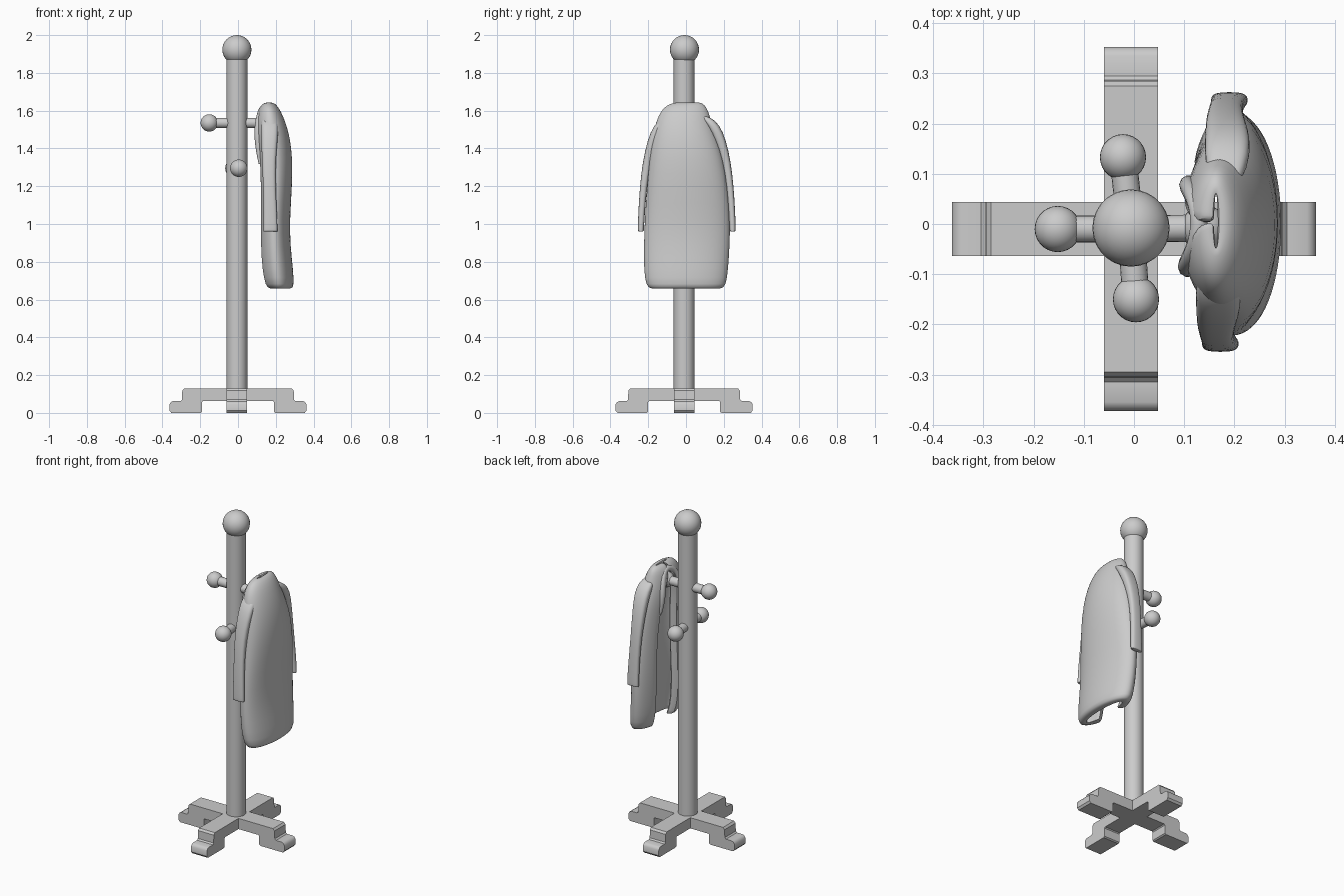
import bpy, bmesh, math
from mathutils import Vector

if "Cube" in bpy.data.objects:
    bpy.data.objects.remove(bpy.data.objects["Cube"])

CX, CY = -0.006, -0.01


def finish(name, bm, subsurf=0, angle=35):
    bmesh.ops.recalc_face_normals(bm, faces=bm.faces)
    me = bpy.data.meshes.new(name)
    bm.to_mesh(me)
    bm.free()
    ob = bpy.data.objects.new(name, me)
    bpy.context.collection.objects.link(ob)
    if subsurf:
        m = ob.modifiers.new("smooth", 'SUBSURF')
        m.levels = m.render_levels = subsurf
    bpy.ops.object.select_all(action='DESELECT')
    ob.select_set(True)
    bpy.context.view_layer.objects.active = ob
    bpy.ops.object.shade_smooth_by_angle(angle=math.radians(angle))
    return ob


def ball(name, loc, r):
    bm = bmesh.new()
    bmesh.ops.create_uvsphere(bm, u_segments=28, v_segments=16, radius=r)
    bmesh.ops.translate(bm, verts=bm.verts, vec=loc)
    finish(name, bm)


def rod(name, a, b, r, seg=28):
    a, b = Vector(a), Vector(b)
    bm = bmesh.new()
    bmesh.ops.create_cone(bm, cap_ends=True, segments=seg, radius1=r, radius2=r, depth=(b - a).length)
    rot = (b - a).to_track_quat('Z', 'Y').to_matrix()
    bmesh.ops.rotate(bm, verts=bm.verts, matrix=rot)
    bmesh.ops.translate(bm, verts=bm.verts, vec=(a + b) / 2)
    finish(name, bm)


def loft(name, rings, subsurf=1, angle=60):
    bm = bmesh.new()
    vs = [[bm.verts.new(p) for p in ring] for ring in rings]
    n = len(vs[0])
    for lo, hi in zip(vs, vs[1:]):
        for i in range(n):
            j = (i + 1) % n
            bm.faces.new((lo[i], lo[j], hi[j], hi[i]))
    # cap by pairing the two halves of each end ring
    for ring in (vs[0], vs[-1]):
        for i in range(n // 2 - 1):
            bm.faces.new((ring[i], ring[i + 1], ring[n - 2 - i], ring[n - 1 - i]))
    return finish(name, bm, subsurf, angle)


# Crossed feet: stepped half profile, mirrored and extruded
half = [(0.363, 0.012), (0.363, 0.045), (0.355, 0.057), (0.345, 0.062), (0.305, 0.062),
        (0.297, 0.07), (0.295, 0.118), (0.285, 0.13)]
under = [(0.188, 0.066), (0.188, 0.008), (0.18, 0.0), (0.35, 0.0)]
under = [(0.185, 0.064), (0.19, 0.058), (0.19, 0.006), (0.198, 0.0), (0.353, 0.0)]
side = under + half
profile = side + [(-u, z) for u, z in reversed(side)]
for name, along_x in (("foot_bar_x", True), ("foot_bar_y", False)):
    bm = bmesh.new()
    w = 0.054
    sides = []
    for s in (-w, w):
        pts = [(u, CY + s, z) if along_x else (CX + s, CY + u, z) for u, z in profile]
        sides.append([bm.verts.new(p) for p in pts])
    n = len(profile)
    for i in range(n):
        j = (i + 1) % n
        bm.faces.new((sides[0][i], sides[0][j], sides[1][j], sides[1][i]))
    bm.faces.new(sides[0])
    bm.faces.new(sides[1])
    finish(name, bm)

# Pole and finial
rod("pole", (CX, CY, 0.07), (CX, CY, 1.9), 0.055, 36)
ball("finial", (CX, CY + 0.002, 1.923), 0.077)

# Pegs
pegs = {"left": (-0.152, -0.01, 1.535), "right": (0.14, -0.008, 1.535),
        "front": (0.004, -0.15, 1.295), "back": (-0.022, 0.133, 1.295)}
for name, p in pegs.items():
    rod(name + "_peg_stem", (CX, CY, p[2]), p, 0.027, 20)
    ball(name + "_peg_ball", p, 0.046)

# Coat body: puffy open crescents, open towards the pole
# z, y centre, half width, x near pole, x far side, thickness, end angle
rows = [(0.657, 0.0, 0.185, 0.155, 0.283, 0.042, 150),
        (0.67, 0.0, 0.213, 0.13, 0.297, 0.055, 151),
        (0.76, 0.0, 0.224, 0.112, 0.292, 0.055, 152),
        (0.88, 0.004, 0.228, 0.107, 0.278, 0.055, 153),
        (1.02, 0.008, 0.228, 0.106, 0.274, 0.055, 154),
        (1.2, 0.008, 0.215, 0.108, 0.287, 0.055, 155),
        (1.35, 0.002, 0.195, 0.103, 0.289, 0.055, 156),
        (1.46, -0.006, 0.172, 0.092, 0.275, 0.055, 158),
        (1.54, -0.012, 0.148, 0.092, 0.252, 0.055, 165),
        (1.6, -0.008, 0.126, 0.105, 0.226, 0.055, 174),
        (1.63, 0.0, 0.1, 0.122, 0.204, 0.037, 178),
        (1.643, 0.008, 0.07, 0.14, 0.187, 0.021, 178)]
N = 28
rings = []
for z, yc, w, xf, xb, t, end in rows:
    cx, a = (xf + xb) / 2, (xb - xf) / 2
    outer, inner = [], []
    for i in range(N):
        th = math.radians(end) * (2 * i / (N - 1) - 1)
        c, s = math.cos(th), math.sin(th)
        outer.append((cx + a * c, yc + w * s, z))
        inner.append((cx + (a - t) * c, yc + (w - t) * s, z))
    rings.append(outer + inner[::-1])
loft("coat_body", rings)

# Sleeves: flattened tubes   (y, z, x, half x, half y)
sleeve = [(0.085, 1.575, 0.18, 0.025, 0.02), (0.125, 1.55, 0.185, 0.045, 0.032),
          (0.165, 1.49, 0.187, 0.046, 0.032), (0.2, 1.39, 0.182, 0.04, 0.026),
          (0.225, 1.27, 0.182, 0.034, 0.021), (0.24, 1.12, 0.187, 0.034, 0.018),
          (0.246, 1.0, 0.19, 0.037, 0.017), (0.247, 0.965, 0.19, 0.037, 0.016)]
for name, sgn, dx, dy in (("back_sleeve", 1, 0.0, 0.0), ("front_sleeve", -1, -0.018, 0.008)):
    rings = []
    for y, z, x, hx, hy in sleeve + [sleeve[-1]]:
        ring = []
        for i in range(16):
            th = 2 * math.pi * (i + 0.5) / 16
            c, s = math.cos(th), math.sin(th)
            # slope the ring at the shoulder so the tube keeps its width
            ring.append((x + dx + hx * math.copysign(abs(c) ** 0.7, c),
                         sgn * (y + hy * math.copysign(abs(s) ** 0.7, s)) + dy, z))
        rings.append(ring)
    rings[-1] = [(p[0], p[1], p[2] - 0.005) for p in rings[-1]]
    loft(name, rings)

# Collar: soft roll running around the neck and down both lapels
path = [(0.118, 0.085, 1.36), (0.105, 0.082, 1.44), (0.108, 0.075, 1.53), (0.125, 0.045, 1.6),
        (0.132, 0.0, 1.612), (0.122, -0.05, 1.595), (0.102, -0.085, 1.52), (0.105, -0.09, 1.42),
        (0.118, -0.095, 1.32)]
cu = bpy.data.curves.new("collar", 'CURVE')
cu.dimensions = '3D'
cu.bevel_depth = 0.018
cu.bevel_resolution = 3
cu.use_fill_caps = True
sp = cu.splines.new('NURBS')
sp.points.add(len(path) - 1)
for i, (pt, co) in enumerate(zip(sp.points, path)):
    pt.co = (*co, 1)
    pt.radius = 0.5 if i in (0, len(path) - 1) else 1.0
sp.use_endpoint_u = True
sp.order_u = 4
bpy.context.collection.objects.link(bpy.data.objects.new("collar", cu))
